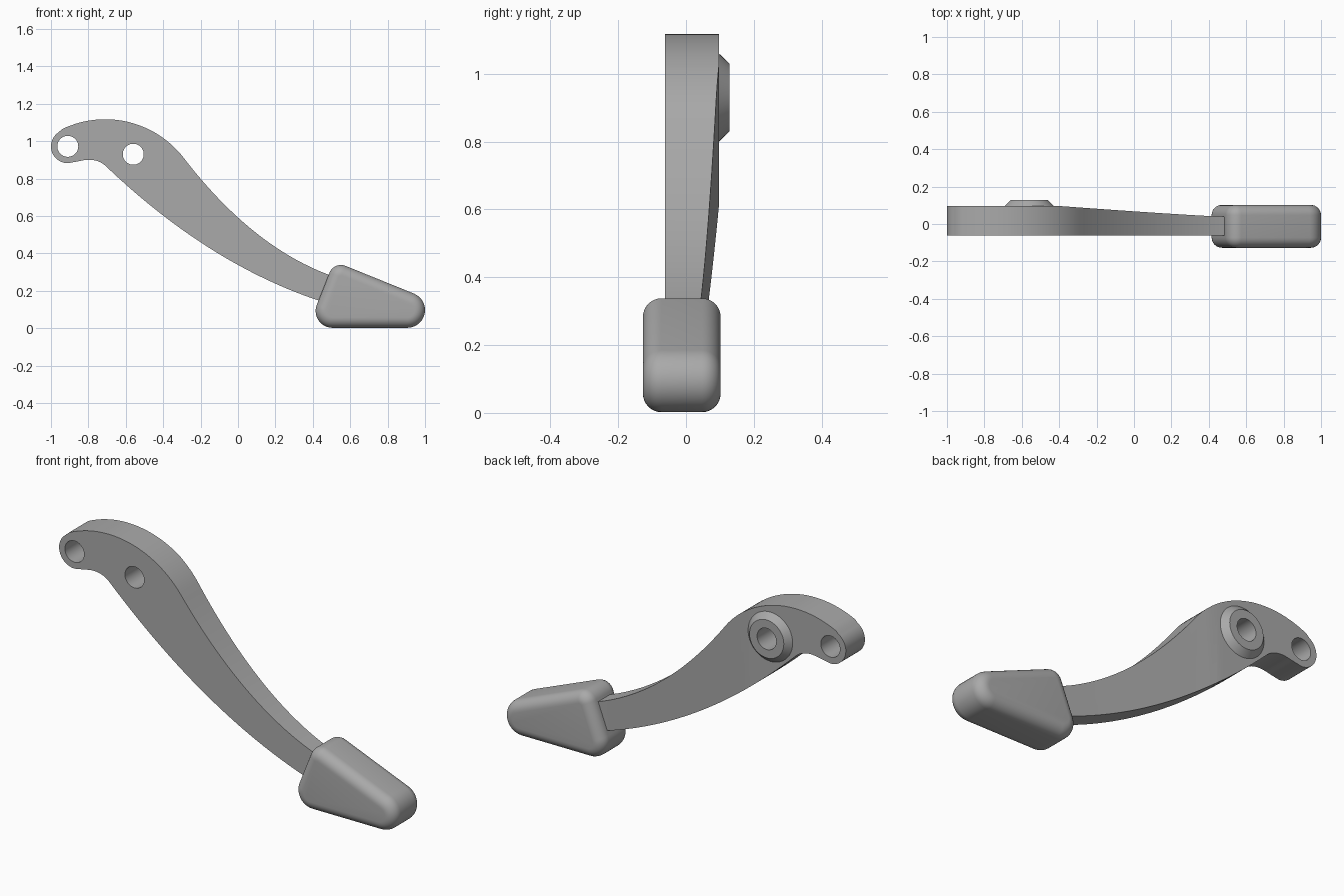
import bpy, bmesh, math
from mathutils import Vector
from mathutils.geometry import interpolate_bezier

if "Cube" in bpy.data.objects:
    bpy.data.objects.remove(bpy.data.objects["Cube"])

GREY = (0.4, 0.4, 0.4, 1)
mat = bpy.data.materials.new("plain grey")
mat.use_nodes = True
mat.diffuse_color = GREY
mat.node_tree.nodes["Principled BSDF"].inputs["Base Color"].default_value = GREY

FRONT, BACK = -0.062, 0.097      # arm faces
PIVOT, END_HOLE = (-0.56, 0.93), (-0.91, 0.972)
HOLE_R = 0.056


def make_object(name, bm):
    bmesh.ops.recalc_face_normals(bm, faces=bm.faces)
    mesh = bpy.data.meshes.new(name)
    bm.to_mesh(mesh)
    bm.free()
    mesh.materials.append(mat)
    obj = bpy.data.objects.new(name, mesh)
    bpy.context.collection.objects.link(obj)
    return obj


def activate(obj):
    bpy.ops.object.select_all(action='DESELECT')
    obj.select_set(True)
    bpy.context.view_layer.objects.active = obj


def smooth(obj, degrees=30):
    activate(obj)
    bpy.ops.object.shade_smooth_by_angle(angle=math.radians(degrees))


def loft(rings, caps=True, closed=False):
    """Skin rings of equal length, each a list of points."""
    bm = bmesh.new()
    loops = [[bm.verts.new(p) for p in ring] for ring in rings]
    pairs = list(zip(loops, loops[1:]))
    if closed:
        pairs.append((loops[-1], loops[0]))
    for a, b in pairs:
        for i in range(len(a)):
            j = (i + 1) % len(a)
            bm.faces.new((a[i], a[j], b[j], b[i]))
    if caps:
        bm.faces.new(loops[0])
        bm.faces.new(loops[-1])
    return bm


def arc(center, r, start, end, n):
    angles = [math.radians(start + (end - start) * i / n) for i in range(n + 1)]
    return [(center[0] + r * math.cos(a), center[1] + r * math.sin(a)) for a in angles]


def curve(a, control, b, n):
    """Quadratic curve from a to b."""
    a, c, b = Vector(a), Vector(control), Vector(b)
    pts = interpolate_bezier(a, a.lerp(c, 2 / 3), b.lerp(c, 2 / 3), b, n + 1)
    return [(p[0], p[1]) for p in pts]


def at_depth(points, y):
    return [(x, y, z) for x, z in points]


def circle(center, r, n=48):
    return arc(center, r, 0, 360, n)[:-1]


# Arm: curved outline, extruded through its thickness
outline = arc(END_HOLE, 0.09, 270, 122, 20)
outline += arc((-0.71, 0.587), 0.53, 116, 38, 28)
outline += curve((-0.29, 0.91), (0.078, 0.432), (0.5, 0.28), 28)[1:]
outline += curve((0.5, 0.126), (-0.125, 0.314), (-0.70, 0.86), 32)
outline += curve((-0.70, 0.86), (-0.755, 0.918), (-0.85, 0.893), 10)[1:]
arm = make_object("arm", loft([at_depth(outline, FRONT), at_depth(outline, BACK)]))

# Holes through the arm
for center in (PIVOT, END_HOLE):
    cutter = make_object("hole_cutter", loft([at_depth(circle(center, HOLE_R), y) for y in (-0.3, 0.3)]))
    cutter.hide_render = True
    cut = arm.modifiers.new("hole", 'BOOLEAN')
    cut.object = cutter
    cut.solver = 'EXACT'
    activate(arm)
    bpy.ops.object.modifier_apply(modifier=cut.name)
    bpy.data.objects.remove(cutter)

# Taper the back of the arm towards the pad
bm = bmesh.new()
bm.from_mesh(arm.data)
TAPER_START, TAPER_LENGTH = -0.41, 0.91
for i in range(12):
    bmesh.ops.bisect_plane(bm, geom=bm.verts[:] + bm.edges[:] + bm.faces[:], dist=1e-5,
                           plane_co=(TAPER_START + TAPER_LENGTH * i / 12, 0, 0), plane_no=(1, 0, 0))
for v in bm.verts:
    if v.co.y > 0:
        s = min(1, max(0, (v.co.x - TAPER_START) / TAPER_LENGTH))
        v.co.y = 0.038 + (BACK - 0.038) * (1 - s) ** 1.15
bm.to_mesh(arm.data)
bm.free()
smooth(arm)

# Pivot boss: conical collar around the inner hole
collar = [(0.13, 0.09), (0.13, BACK), (0.1, 0.128), (HOLE_R, 0.128), (HOLE_R, 0.09)]
boss = make_object("pivot_boss", loft([at_depth(circle(PIVOT, r), y) for r, y in collar],
                                      caps=False, closed=True))
smooth(boss)

# Pad: rounded wedge wrapped around three corner circles (x, z, radius)
corners = [(0.505, 0.092, 0.09), (0.905, 0.097, 0.095), (0.55, 0.273, 0.065)]


def tangent_angle(a, b):
    dx, dz = b[0] - a[0], b[1] - a[1]
    return math.degrees(math.atan2(dz, dx) + math.asin((a[2] - b[2]) / math.hypot(dx, dz))) - 90


def pad_outline(inset):
    pts = []
    for i, c in enumerate(corners):
        start = tangent_angle(corners[i - 1], c)
        end = tangent_angle(c, corners[(i + 1) % 3])
        pts += arc(c, c[2] - inset, start, start + (end - start) % 360, 14)
    return pts


FILLET, PAD_FRONT, PAD_BACK, STEPS = 0.055, -0.127, 0.102, 8
rings = []
for i in range(STEPS + 1):
    a = math.pi / 2 * i / STEPS
    rings.append((FILLET * (1 - math.sin(a)), FILLET * (1 - math.cos(a))))
pad_rings = [at_depth(pad_outline(d), PAD_FRONT + y) for d, y in rings]
pad_rings += [at_depth(pad_outline(d), PAD_BACK - y) for d, y in reversed(rings)]
pad = make_object("pedal_pad", loft(pad_rings))
smooth(pad, 40)
